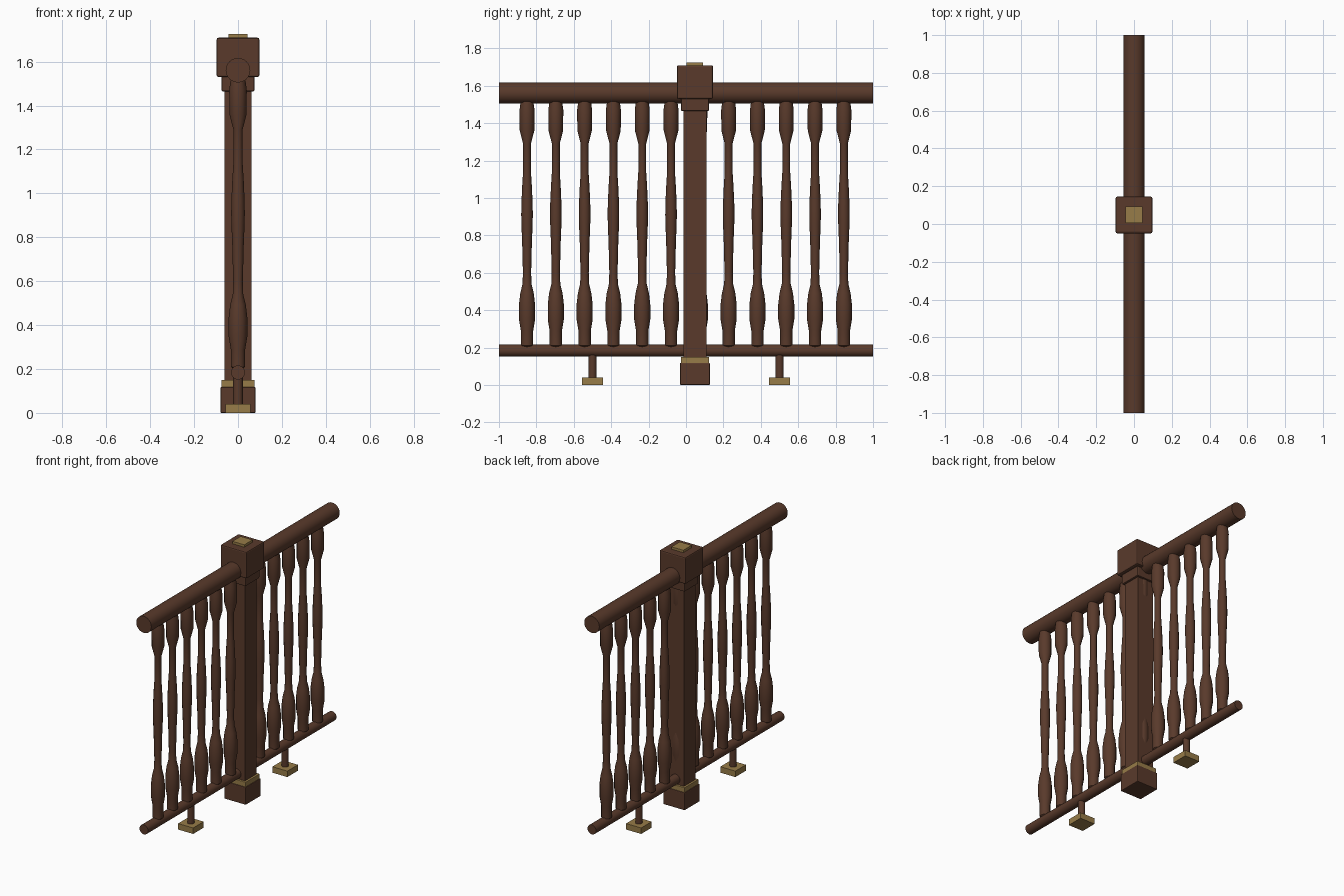
import bpy, bmesh, math

if "Cube" in bpy.data.objects:
    bpy.data.objects.remove(bpy.data.objects["Cube"])

def material(name, rgb):
    m = bpy.data.materials.new(name)
    m.diffuse_color = (*rgb, 1)
    m.use_nodes = True
    m.node_tree.nodes["Principled BSDF"].inputs["Base Color"].default_value = m.diffuse_color
    return m

WOOD = material("dark_wood", (0.10, 0.042, 0.024))
BRASS = material("brass", (0.31, 0.2, 0.065))
POST_Y = 0.048

def finish(name, bm, mat, smooth):
    bmesh.ops.recalc_face_normals(bm, faces=bm.faces)
    me = bpy.data.meshes.new(name)
    bm.to_mesh(me)
    bm.free()
    ob = bpy.data.objects.new(name, me)
    bpy.context.collection.objects.link(ob)
    me.materials.append(mat)
    if smooth:
        bpy.ops.object.select_all(action='DESELECT')
        ob.select_set(True)
        bpy.context.view_layer.objects.active = ob
        bpy.ops.object.shade_smooth_by_angle(angle=math.radians(50))
    return ob

def block(name, y, half, z0, z1, mat=WOOD, bevel=0.0):
    bm = bmesh.new()
    bmesh.ops.create_cube(bm, size=1)
    for v in bm.verts:
        v.co = (v.co.x * 2 * half, y + v.co.y * 2 * half, z0 + (v.co.z + 0.5) * (z1 - z0))
    if bevel:
        bmesh.ops.bevel(bm, geom=bm.edges[:], offset=bevel, segments=2, profile=0.5, affect='EDGES')
    return finish(name, bm, mat, False)

def turned(name, profile, sides, mat=WOOD):
    """Closed lathe of (radius, z) points around z."""
    bm = bmesh.new()
    rings = [[bm.verts.new((r * math.cos(2 * math.pi * i / sides),
                            r * math.sin(2 * math.pi * i / sides), z))
              for i in range(sides)] for r, z in profile]
    for a, b in zip(rings, rings[1:]):
        for i in range(sides):
            j = (i + 1) % sides
            bm.faces.new((a[i], a[j], b[j], b[i]))
    bm.faces.new(rings[0])
    bm.faces.new(rings[-1])
    return finish(name, bm, mat, True)

# Round rails running along y
for name, r, z in (("handrail", 0.056, 1.561), ("bottom_rail", 0.032, 0.184)):
    rail = turned(name, [(r, -1), (r, 1)], 24)
    rail.rotation_euler.x = math.pi / 2
    rail.location.z = z

# Newel post, from the foot up
block("post_base", POST_Y, 0.08, 0, 0.118, bevel=0.005)
block("post_base_band", POST_Y, 0.075, 0.115, 0.15, BRASS, 0.003)
block("post_shaft", POST_Y, 0.061, 0.145, 1.50)
block("post_collar", POST_Y, 0.075, 1.465, 1.535, bevel=0.006)
block("post_cap", POST_Y, 0.097, 1.53, 1.709, bevel=0.008)
block("post_cap_plate", POST_Y, 0.044, 1.70, 1.725, BRASS)

# Turned balusters, evenly spaced (one passes through the post)
PROFILE = [(0.008, 0.19), (0.033, 0.21), (0.033, 0.29), (0.043, 0.35), (0.043, 0.43),
           (0.036, 0.49), (0.024, 0.54), (0.022, 0.60), (0.026, 0.76), (0.030, 0.86),
           (0.031, 0.91), (0.030, 0.97), (0.026, 1.06), (0.021, 1.14), (0.021, 1.29),
           (0.039, 1.36), (0.040, 1.47), (0.034, 1.515)]
for k in range(12):
    b = turned(f"baluster_{k + 1}", PROFILE, 12)
    b.location.y = -0.85 + k * 0.154

# Support feet under the bottom rail
for side, y in (("front", -0.5), ("back", 0.5)):
    stem = turned(f"foot_stem_{side}", [(0.022, 0.03), (0.022, 0.18)], 16)
    stem.location.y = y
    block(f"foot_plate_{side}", y, 0.056, 0, 0.04, BRASS)
